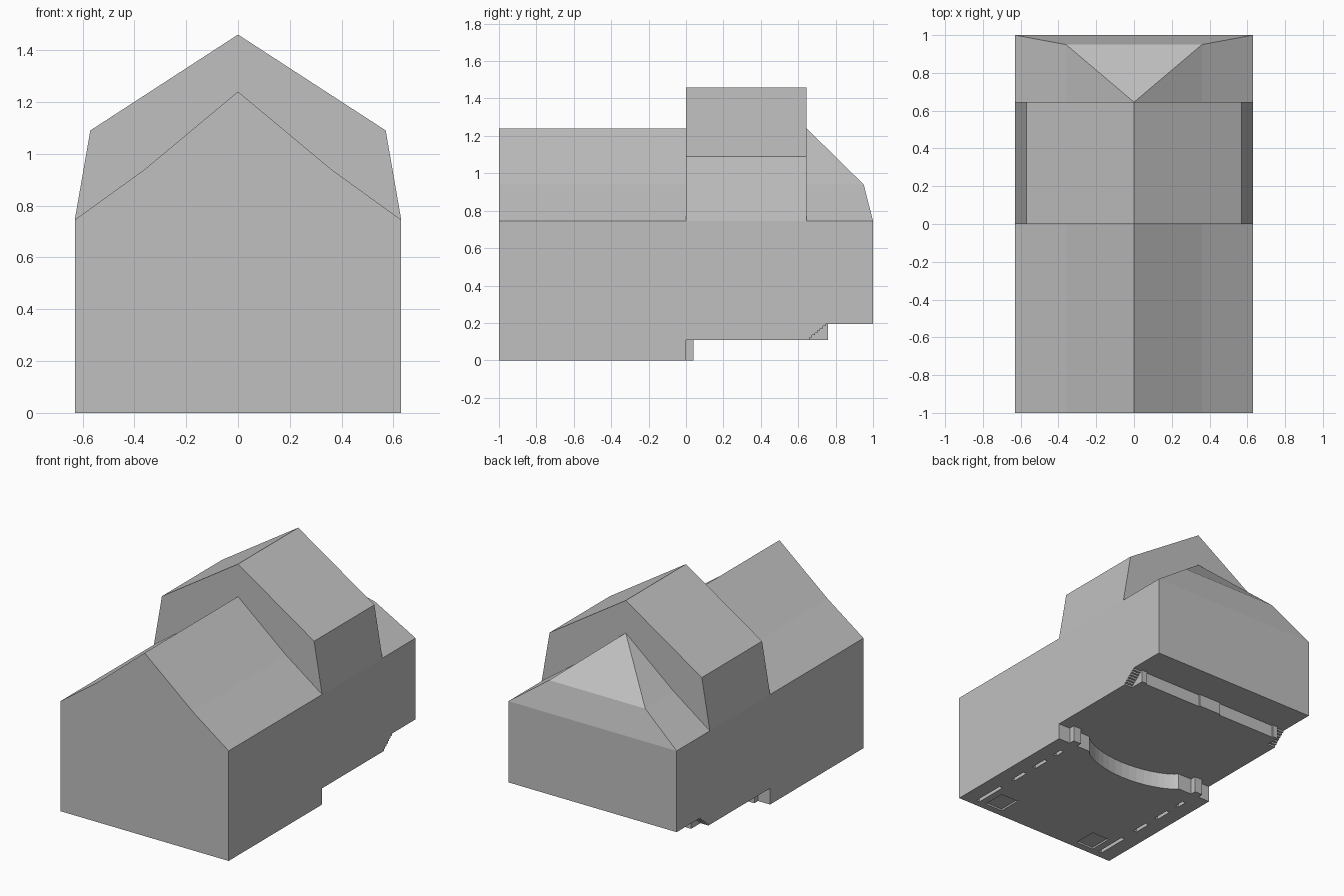
import bpy, bmesh, math

cube = bpy.data.objects.get("Cube")
if cube:
    bpy.data.objects.remove(cube, do_unlink=True)

# One plain material
GREY = (0.53, 0.53, 0.53, 1)
mat = bpy.data.materials.new("plain grey")
mat.use_nodes = True
mat.diffuse_color = GREY
bsdf = mat.node_tree.nodes["Principled BSDF"]
bsdf.inputs["Base Color"].default_value = GREY
bsdf.inputs["Roughness"].default_value = 0.8

W = 0.63          # half width
EAVE = 0.745
RIDGE = 1.24
MID = 0.645       # back end of the raised middle
FLOOR = 0.11      # underside of the middle
BACK_FLOOR = 0.195


def make(name, verts, faces):
    mesh = bpy.data.meshes.new(name)
    mesh.from_pydata(verts, [], faces)
    bm = bmesh.new()
    bm.from_mesh(mesh)
    bmesh.ops.recalc_face_normals(bm, faces=bm.faces)
    bm.to_mesh(mesh)
    bm.free()
    mesh.materials.append(mat)
    obj = bpy.data.objects.new(name, mesh)
    bpy.context.collection.objects.link(obj)
    return obj


def prism(name, outline, axis, lo, hi):
    """Extrude an outline along an axis; the outline holds the other two coordinates in order."""
    def place(p, t):
        c = list(p)
        c.insert("xyz".index(axis), t)
        return c
    n = len(outline)
    verts = [place(p, t) for t in (lo, hi) for p in outline]
    faces = [list(range(n)), list(range(n, 2 * n))]
    faces += [[i, (i + 1) % n, (i + 1) % n + n, i + n] for i in range(n)]
    return make(name, verts, faces)


def rect(a, b, c, d):
    return [(a, c), (b, c), (b, d), (a, d)]


def mirrored(half):
    """Complete a half outline, given from the +x side to the middle."""
    return half + [(-x, v) for x, v in reversed(half) if x > 0]


# Walls
prism("main_walls", rect(-W, W, -1, 1), "z", BACK_FLOOR, EAVE)

# Front gable roof and raised middle
roof_profile = mirrored([(W, EAVE), (0.36, 0.94), (0, RIDGE)])
prism("front_roof", roof_profile, "y", -1, 0)
prism("raised_middle", mirrored([(W, EAVE), (0.57, 1.09), (0, 1.46)]), "y", 0, MID)

# Hipped back roof
section = [(x, MID, z) for x, z in roof_profile]
hips = [(W, 1, EAVE), (0.36, 0.95, 0.94), (-0.36, 0.95, 0.94), (-W, 1, EAVE)]
make("back_roof", section + hips, [
    [0, 1, 6, 5], [1, 2, 6], [2, 7, 6], [2, 3, 7],
    [3, 4, 8, 7], [5, 6, 7, 8], [0, 5, 8, 4], [0, 4, 3, 2, 1]])

# Middle slab with a slightly projecting centre on its back edge
slab = mirrored([(0.57, -1), (0.57, 0.75), (0.085, 0.75), (0.085, 0.76)])
prism("middle_slab", slab, "z", FLOOR, BACK_FLOOR)

# Stepped outer edges of the slab
STEPS = 7
steps = [(-1, BACK_FLOOR), (-1, FLOOR)]
for i in range(STEPS):
    y = 0.66 + 0.1 * i / STEPS
    z = FLOOR + (BACK_FLOOR - FLOOR) * i / STEPS
    steps += [(y, z), (y, z + (BACK_FLOOR - FLOOR) / STEPS)]
for side, sign in (("left", 1), ("right", -1)):
    prism(side + "_stepped_edge", steps, "x", sign * 0.57, sign * W)
    prism(side + "_slab_corner", rect(sign * 0.53, sign * 0.57, 0.7, 0.76),
          "z", FLOOR, BACK_FLOOR)

# Front base: small piers and a curved recess on its back edge
half = [(W, -1), (W, 0), (0.54, 0), (0.54, 0.04), (0.48, 0.04), (0.48, 0)]
half += [(0.375 * math.cos(a), -0.12 * math.sin(a) ** 1.5)
         for a in (math.pi / 2 * i / 10 for i in range(10))]
base = prism("front_base", mirrored(half + [(0, -0.12)]), "z", 0, FLOOR)

# Slots and shallow recesses cut into the underside
cuts = [(0.5, 0.525, y0, y1, 0.03) for y0, y1 in
        ((-0.95, -0.72), (-0.6, -0.48), (-0.39, -0.27), (-0.18, -0.11))]
cuts.append((0.316, 0.45, -0.95, -0.79, 0.012))
for x0, x1, y0, y1, depth in cuts:
    for sign in (1, -1):
        cutter = prism("slot_cutter", rect(sign * x0, sign * x1, y0, y1), "z", -0.05, depth)
        cutter.hide_render = True
        mod = base.modifiers.new("slot", "BOOLEAN")
        mod.operation = "DIFFERENCE"
        mod.solver = "EXACT"
        mod.object = cutter
        bpy.context.view_layer.objects.active = base
        bpy.ops.object.modifier_apply(modifier=mod.name)
        bpy.data.objects.remove(cutter, do_unlink=True)
